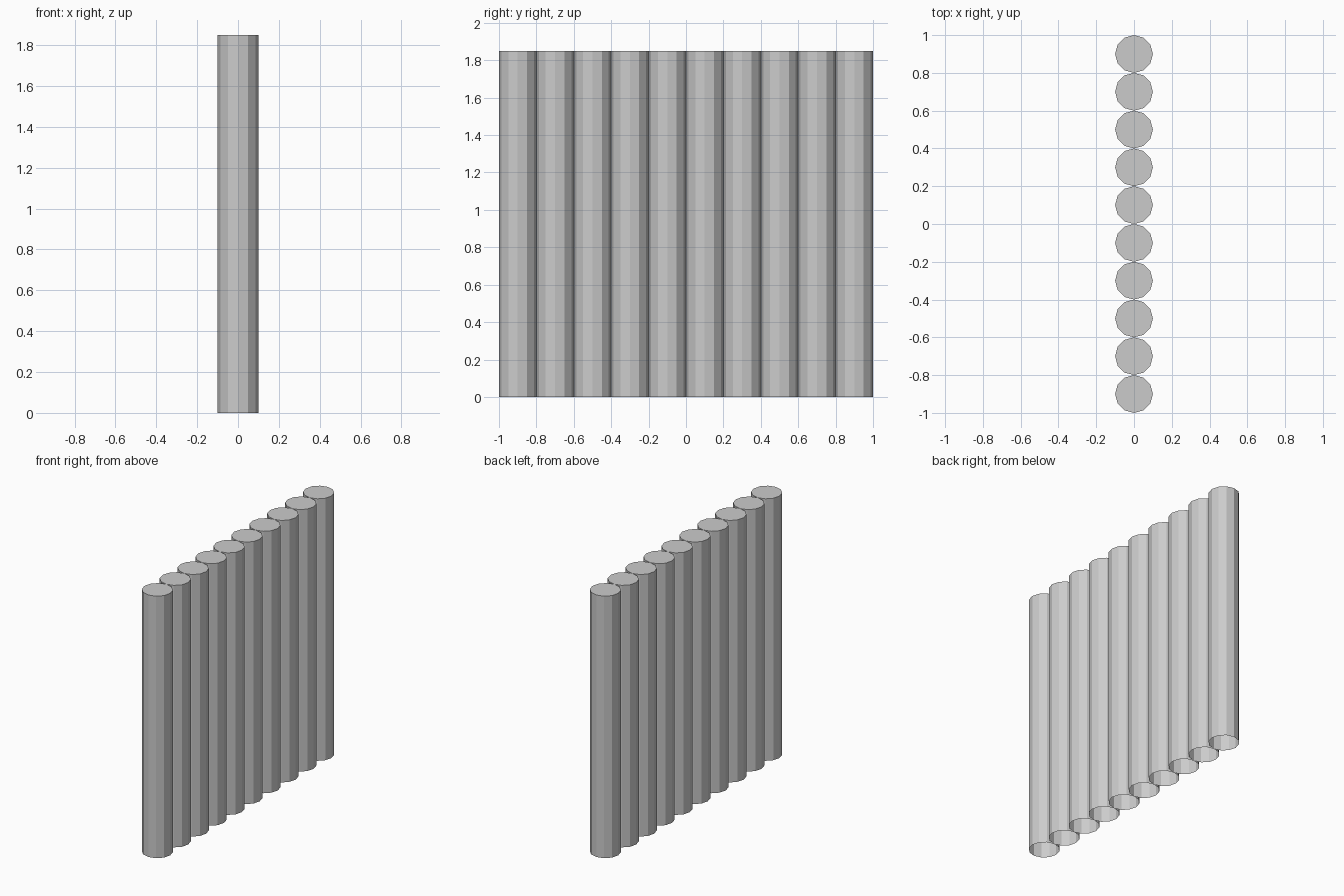
import bpy, bmesh
from mathutils import Matrix

if "Cube" in bpy.data.objects:
    bpy.data.objects.remove(bpy.data.objects["Cube"])

COUNT, RADIUS, HEIGHT, SIDES = 10, 0.1, 1.85, 12


def add_post(name, y):
    """Twelve-sided post, capped on top and open underneath."""
    bm = bmesh.new()
    bmesh.ops.create_cone(bm, cap_ends=True, segments=SIDES,
                          radius1=RADIUS, radius2=RADIUS, depth=HEIGHT,
                          matrix=Matrix.Translation((0, 0, HEIGHT / 2)))
    bm.normal_update()
    bottom = [f for f in bm.faces if f.normal.z < -0.9]
    bmesh.ops.delete(bm, geom=bottom, context='FACES_ONLY')
    mesh = bpy.data.meshes.new(name)
    bm.to_mesh(mesh)
    bm.free()
    post = bpy.data.objects.new(name, mesh)
    post.location.y = y
    bpy.context.collection.objects.link(post)


# Row of touching posts along y
for i in range(COUNT):
    add_post(f"wall_post_{i + 1}", (i - (COUNT - 1) / 2) * 2 * RADIUS)
